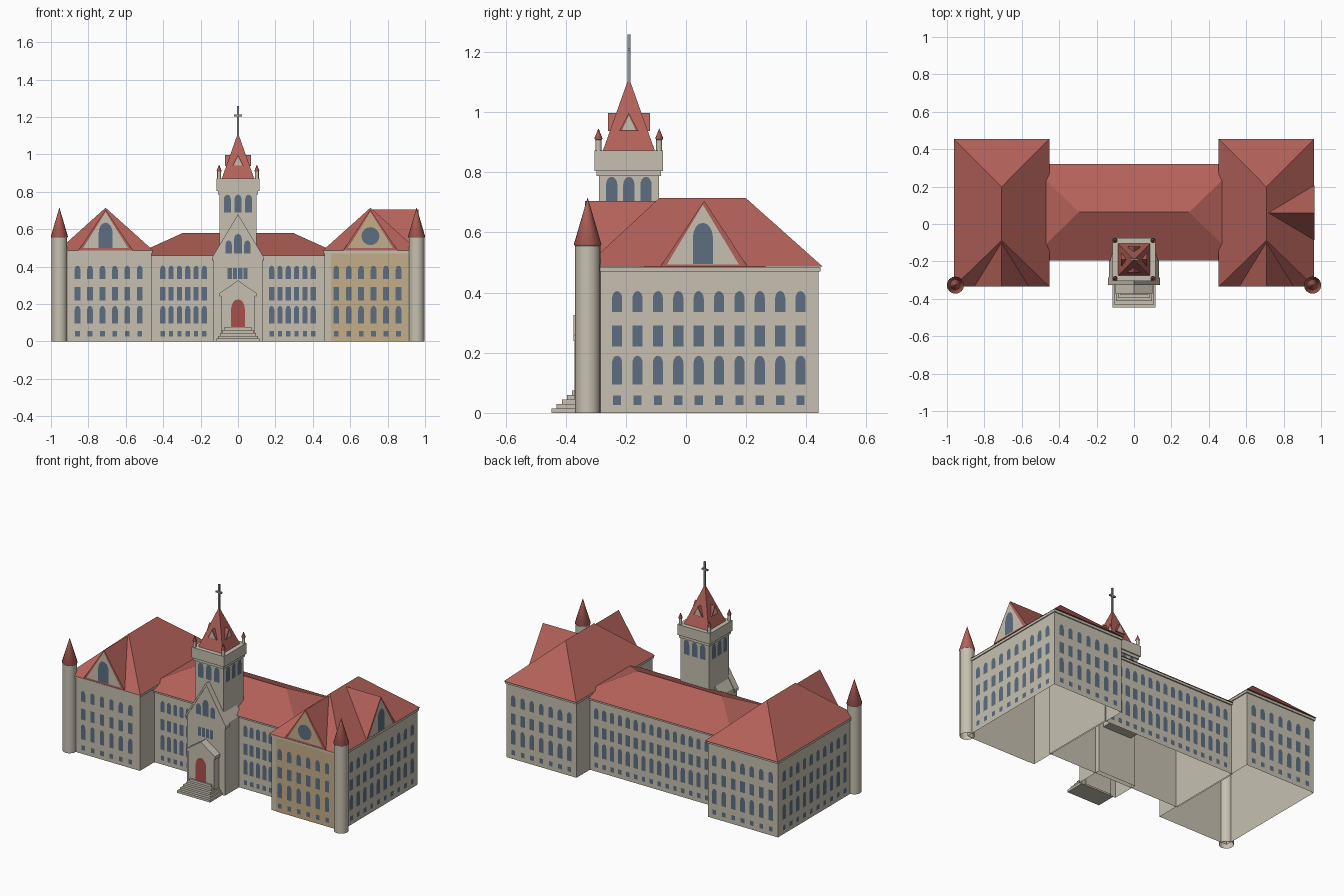
import bpy, bmesh
from math import sin, cos, pi

if "Cube" in bpy.data.objects:
    bpy.data.objects.remove(bpy.data.objects["Cube"])


def material(name, rgb):
    m = bpy.data.materials.new(name)
    m.use_nodes = True
    m.diffuse_color = (*rgb, 1)
    m.node_tree.nodes["Principled BSDF"].inputs["Base Color"].default_value = (*rgb, 1)
    return m


STONE = material("pale stone", (0.57, 0.53, 0.44))
TAN = material("tan stone", (0.55, 0.42, 0.25))
ROOF = material("red roof", (0.45, 0.12, 0.10))
GLASS = material("blue grey glass", (0.11, 0.155, 0.22))
DOOR = material("red door", (0.40, 0.08, 0.07))
METAL = material("grey metal", (0.30, 0.30, 0.28))


def mesh(name, verts, faces, mat, solid=True, open_base=False):
    me = bpy.data.meshes.new(name)
    me.from_pydata(verts, [], faces)
    bm = bmesh.new()
    bm.from_mesh(me)
    if solid:
        bmesh.ops.recalc_face_normals(bm, faces=bm.faces)
    if open_base:
        base = [f for f in bm.faces if f.calc_center_median().z < 0.001]
        bmesh.ops.delete(bm, geom=base, context="FACES")
    bm.to_mesh(me)
    bm.free()
    me.materials.append(mat)
    ob = bpy.data.objects.new(name, me)
    bpy.context.collection.objects.link(ob)
    return ob


def point(axis, off, u, z):
    return (off, u, z) if axis == "x" else (u, off, z)


def prism(name, axis, a, b, profile, mat, open_base=False):
    """Extrude a (sideways, up) profile along x or y."""
    n = len(profile)
    verts = [point(axis, o, u, z) for o in (a, b) for u, z in profile]
    faces = [list(range(n)), list(range(n, 2 * n))]
    faces += [[i, (i + 1) % n, n + (i + 1) % n, n + i] for i in range(n)]
    return mesh(name, verts, faces, mat, open_base=open_base)


def box(name, x0, x1, y0, y1, z0, z1, mat, open_base=False):
    return prism(name, "y", y0, y1, [(x0, z0), (x1, z0), (x1, z1), (x0, z1)], mat, open_base)


def hip_roof(name, x0, x1, y0, y1, z0, ridge_a, ridge_b):
    verts = [(x0, y0, z0), (x1, y0, z0), (x1, y1, z0), (x0, y1, z0), ridge_a, ridge_b]
    if ridge_a[0] == ridge_b[0]:    # ridge along y
        faces = [[0, 1, 4], [1, 2, 5, 4], [2, 3, 5], [3, 0, 4, 5], [3, 2, 1, 0]]
    else:                           # ridge along x
        faces = [[0, 1, 5, 4], [1, 2, 5], [2, 3, 4, 5], [3, 0, 4], [3, 2, 1, 0]]
    return mesh(name, verts, faces, ROOF)


def lathe(name, x, y, rings, mat, sides=16):
    verts = [(x + r * cos(2 * pi * i / sides), y + r * sin(2 * pi * i / sides), z)
             for r, z in rings for i in range(sides)]
    faces = [[k * sides + i, k * sides + (i + 1) % sides,
              (k + 1) * sides + (i + 1) % sides, (k + 1) * sides + i]
             for k in range(len(rings) - 1) for i in range(sides)]
    ob = mesh(name, verts, faces, mat)
    for p in ob.data.polygons:
        p.use_smooth = True
    return ob


# Flat plates on walls, as (sideways, up) outlines
def rect(u, w, z0, z1):
    return [(u - w / 2, z0), (u + w / 2, z0), (u + w / 2, z1), (u - w / 2, z1)]


def arch(u, w, z0, z1):
    spring = z1 - 0.75 * w
    top = [(u + w / 2 * cos(pi * i / 8), spring + 0.75 * w * sin(pi * i / 8)) for i in range(9)]
    return [(u - w / 2, z0), (u + w / 2, z0)] + top


def triangle(u, half, z0, z1):
    return [(u - half, z0), (u + half, z0), (u, z1)]


def disc(u, z, r):
    return [(u + r * cos(pi * i / 8), z + r * sin(pi * i / 8)) for i in range(16)]


def plates(name, axis, sign, off, outlines, mat, lift=0.003):
    verts, faces = [], []
    for o in outlines:
        start = len(verts)
        verts += [point(axis, off + sign * lift, u, z) for u, z in o]
        f = list(range(start, len(verts)))
        faces.append(f if (axis == "x") == (sign > 0) else f[::-1])
    return mesh(name, verts, faces, mat, solid=False)


def spaced(a, b, n):
    return [a + (b - a) * i / (n - 1) for i in range(n)]


def window_rows(name, axis, sign, off, centres, w, lift=0.003):
    out = []
    for u in centres:
        out += [arch(u, w, 0.335, 0.405), rect(u, w, 0.22, 0.29),
                arch(u, w, 0.095, 0.19), rect(u, w * 0.8, 0.027, 0.057)]
    plates(name, axis, sign, off, out, GLASS, lift)


# Wings with hip roofs, front dormers and corner turrets
for s, side in ((-1, "right"), (1, "left")):
    x0, x1 = sorted((s * 0.462, s * 0.955))
    c = s * 0.708
    box(side + "_wing_walls", x0, x1, -0.325, 0.44, 0, 0.47, STONE, True)
    box(side + "_wing_cornice", x0 - 0.006, x1 + 0.006, -0.331, 0.447, 0.47, 0.485, STONE)
    hip_roof(side + "_wing_roof", c - 0.255, c + 0.255, -0.335, 0.455, 0.486,
             (c, -0.088, 0.715), (c, 0.198, 0.715))
    prism(side + "_wing_dormer", "y", -0.335, -0.1, triangle(c, 0.145, 0.487, 0.705), ROOF)
    plates(side + "_wing_gable", "y", -1, -0.335, [triangle(c, 0.12, 0.5, 0.692)],
           TAN if s > 0 else STONE)
    gable_window = disc(c, 0.563, 0.048) if s > 0 else arch(c, 0.075, 0.5, 0.635)
    plates(side + "_wing_gable_window", "y", -1, -0.335, [gable_window], GLASS, 0.006)
    window_rows(side + "_wing_front_windows", "y", -1, -0.325,
                [s * u for u in spaced(0.525, 0.858, 6)], 0.031, 0.006)
    window_rows(side + "_wing_back_windows", "y", 1, 0.44,
                [s * u for u in spaced(0.51, 0.905, 7)], 0.032)
    window_rows(side + "_wing_side_windows", "x", s, s * 0.955, spaced(-0.229, 0.381, 10), 0.034)
    lathe(side + "_turret", s * 0.955, -0.327, [(0.042, 0), (0.042, 0.565)], STONE)
    lathe(side + "_turret_cap", s * 0.955, -0.327,
          [(0.042, 0.555), (0.046, 0.56), (0.0005, 0.715)], ROOF)
plates("tan_front_wall", "y", -1, -0.325, [rect(0.704, 0.415, 0, 0.47)], TAN)

# Side dormer on the left wing only
prism("side_dormer", "x", 0.72, 0.964, triangle(0.06, 0.145, 0.487, 0.705), ROOF)
plates("side_gable", "x", 1, 0.964, [triangle(0.056, 0.12, 0.493, 0.692)], STONE, 0.002)
plates("side_gable_window", "x", 1, 0.964, [arch(0.056, 0.067, 0.495, 0.632)], GLASS, 0.004)

# Central block
box("central_walls", -0.47, 0.47, -0.18, 0.305, 0, 0.446, STONE, True)
box("central_cornice", -0.47, 0.47, -0.188, 0.313, 0.446, 0.46, STONE)
hip_roof("central_roof", -0.56, 0.56, -0.195, 0.32, 0.46,
         (-0.295, 0.063, 0.58), (0.295, 0.063, 0.58))
window_rows("central_front_windows", "y", -1, -0.18,
            [s * u for s in (-1, 1) for u in spaced(0.18, 0.402, 6)], 0.028)
window_rows("central_back_windows", "y", 1, 0.305, spaced(-0.415, 0.415, 16), 0.03)


# Gabled entrance bay and porch, each with a raised coping
def gabled_bay(name, half, y0, y1, eave, apex, coping_back):
    prism(name, "y", y0, y1, [(-half, 0), (half, 0), (half, eave), (0, apex), (-half, eave)],
          STONE, True)
    w = half + 0.007
    low = eave - 0.007 * (apex - eave) / half
    prism(name + "_coping", "y", y0 - 0.004, coping_back,
          [(-w, low - 0.012), (0, apex - 0.012), (w, low - 0.012),
           (w, low + 0.008), (0, apex + 0.008), (-w, low + 0.008)], STONE)


gabled_bay("entrance_bay", 0.133, -0.322, -0.15, 0.45, 0.672, -0.285)
gabled_bay("porch", 0.092, -0.37, -0.31, 0.255, 0.318, -0.32)
plates("front_door", "y", -1, -0.37, [arch(0, 0.075, 0.075, 0.225)], DOOR)
plates("bay_windows", "y", -1, -0.322,
       [rect(u, 0.022, 0.335, 0.393) for u in spaced(-0.044, 0.04, 4)]
       + [arch(u, 0.034, 0.47, 0.54) for u in (-0.05, 0.05)]
       + [arch(0, 0.042, 0.47, 0.575)], GLASS)
for i in range(5):
    w = 0.116 - i * 0.01
    box("step_%d" % (i + 1), -w, w, -0.447 + i * 0.017, -0.32, i * 0.015, (i + 1) * 0.015, STONE)

# Bell tower
TY = -0.19


def square(name, half, z0, z1, mat):
    box(name, -half, half, TY - half, TY + half, z0, z1, mat)


square("tower_shaft", 0.1, 0.3, 0.805, STONE)
square("tower_ledge", 0.107, 0.787, 0.806, STONE)
square("tower_parapet", 0.114, 0.805, 0.872, STONE)
h = 0.087
mesh("spire", [(-h, TY - h, 0.87), (h, TY - h, 0.87), (h, TY + h, 0.87), (-h, TY + h, 0.87),
               (0, TY, 1.115)],
     [[0, 1, 4], [1, 2, 4], [2, 3, 4], [3, 0, 4], [3, 2, 1, 0]], ROOF)
for axis, mid, cross in (("x", 0, TY), ("y", TY, 0)):
    prism("spire_dormer_" + axis, axis, mid - 0.07, mid + 0.07,
          triangle(cross, 0.032, 0.937, 0.997), ROOF)
    for s, tag in ((-1, "_near"), (1, "_far")):
        plates("spire_gable_" + axis + tag, axis, s, mid + s * 0.07,
               [triangle(cross, 0.022, 0.941, 0.988)], STONE)
        plates("tower_windows_" + axis + tag, axis, s, mid + s * 0.1,
               [arch(cross + u, 0.038, 0.69, 0.785) for u in (-0.057, 0, 0.057)], GLASS)
for sx in (-1, 1):
    for sy in (-1, 1):
        x, y = sx * 0.101, TY + sy * 0.101
        lathe("pinnacle", x, y, [(0.01, 0.87), (0.01, 0.912)], STONE, 8)
        lathe("pinnacle_cap", x, y, [(0.01, 0.908), (0.0135, 0.912), (0.0005, 0.945)], ROOF, 8)

# Cross on top
box("cross_post", -0.005, 0.005, TY - 0.005, TY + 0.005, 1.09, 1.258, METAL)
box("cross_bar", -0.021, 0.021, TY - 0.005, TY + 0.005, 1.203, 1.213, METAL)
